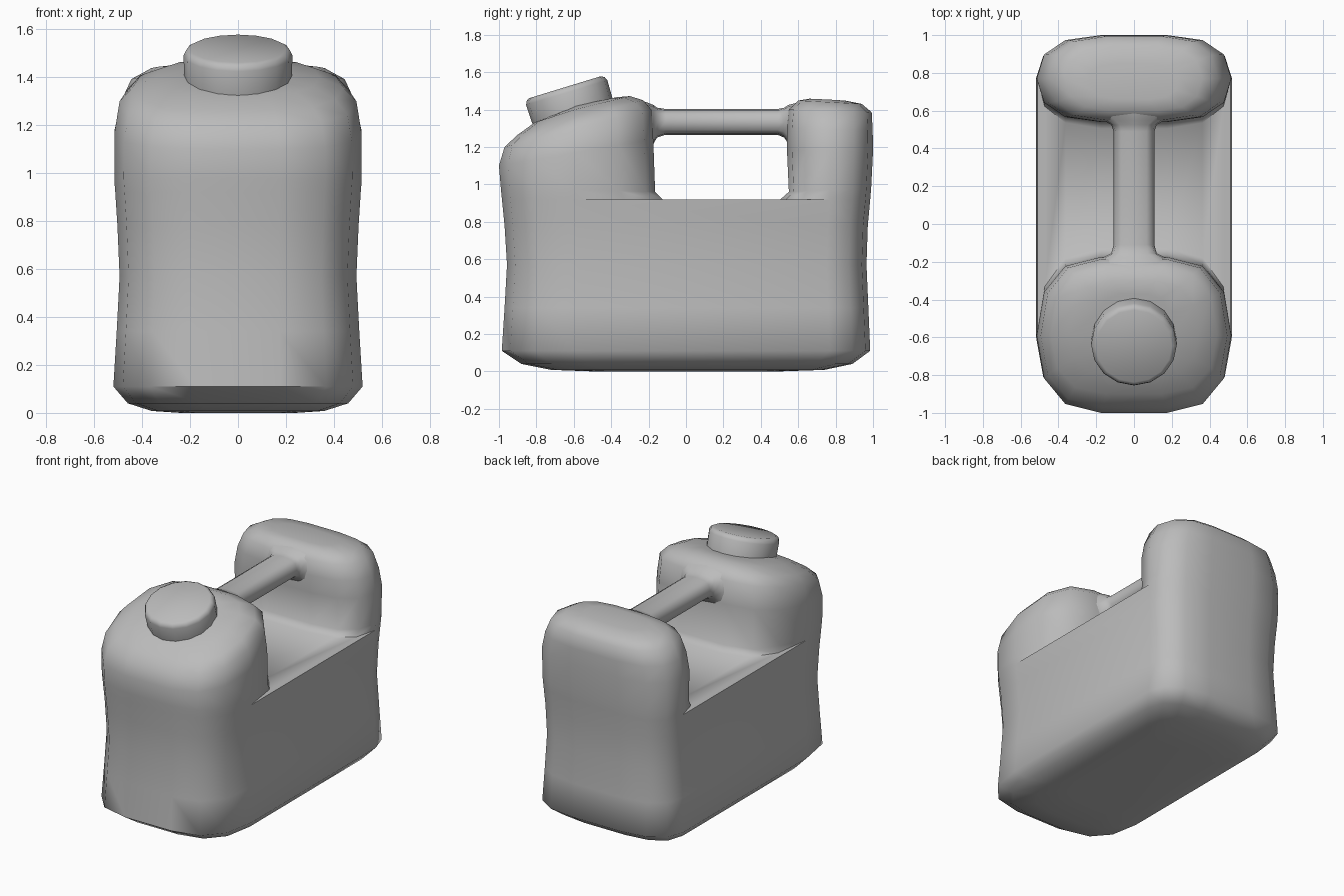
import bpy, bmesh, math
from mathutils import Matrix

if "Cube" in bpy.data.objects:
    bpy.data.objects.remove(bpy.data.objects["Cube"], do_unlink=True)

grey = bpy.data.materials.new("grey_plastic")
grey.use_nodes = True
GREY = (0.5, 0.5, 0.5, 1)
grey.diffuse_color = GREY
grey.node_tree.nodes["Principled BSDF"].inputs["Base Color"].default_value = GREY


def finish(bm, name, angle):
    bmesh.ops.recalc_face_normals(bm, faces=bm.faces)
    mesh = bpy.data.meshes.new(name)
    bm.to_mesh(mesh)
    bm.free()
    mesh.materials.append(grey)
    ob = bpy.data.objects.new(name, mesh)
    bpy.context.collection.objects.link(ob)
    bpy.ops.object.select_all(action='DESELECT')
    ob.select_set(True)
    bpy.context.view_layer.objects.active = ob
    bpy.ops.object.shade_smooth_by_angle(angle=math.radians(angle))
    return ob


def arc(hx, ym, ye, zm, ze, sides=True):
    """Half outline from the +x side, round the end at ye, to the -x side."""
    pts = []
    for k in range(0 if sides else 1, 4):
        a = math.radians(30 * k)
        c, s = abs(math.cos(a)) ** 0.85, math.sin(a) ** 0.85
        pts.append((hx * (0.34 + 0.66 * c), ym + (ye - ym) * s, zm + (ze - zm) * s))
    return pts + [(-x, y, z) for x, y, z in reversed(pts)]


def add(bm, pts):
    return [bm.verts.new(p) for p in pts]


def bridge(bm, a, b):
    n = len(a)
    for i in range(n):
        j = (i + 1) % n
        bm.faces.new((a[i], a[j], b[j], b[i]))


# Body: lower tank, then two towers rising from one shared top outline
bm = bmesh.new()
body = [  # height, half width, front y, back y
    (0, 0.24, -0.5, 0.5), (0.008, 0.36, -0.72, 0.74), (0.04, 0.46, -0.88, 0.89),
    (0.11, 0.52, -0.985, 0.985), (0.34, 0.506, -0.97, 0.975), (0.57, 0.494, -0.957, 0.965),
    (0.78, 0.503, -0.97, 0.972), (0.92, 0.512, -0.984, 0.985)]
prev = None
for z, hx, yf, yb in body:
    front = add(bm, arc(hx, 0.6 * yf, yf, z, z))
    back = add(bm, arc(hx, 0.78 * yb, yb, z, z))
    ring = front + back[::-1]
    if prev:
        bridge(bm, prev, ring)
    else:
        bm.faces.new(ring)
    prev = ring

# Towers: half width, outer y and z, inner y and z
front_tower = [
    (0.516, -0.99, 0.98, -0.165, 0.96), (0.515, -1.0, 1.1, -0.175, 1.24),
    (0.494, -0.97, 1.2, -0.185, 1.4), (0.44, -0.9, 1.265, -0.23, 1.45),
    (0.34, -0.81, 1.33, -0.3, 1.472), (0.2, -0.7, 1.375, -0.37, 1.466)]
back_tower = [
    (0.516, 0.99, 0.98, 0.55, 0.96), (0.515, 1.0, 1.18, 0.54, 1.18),
    (0.49, 0.998, 1.29, 0.54, 1.3), (0.445, 0.993, 1.385, 0.55, 1.4),
    (0.36, 0.94, 1.43, 0.6, 1.448), (0.24, 0.85, 1.448, 0.66, 1.458)]
feet = []
for outer, rows, ym, foot_y in ((front, front_tower, -0.59, -0.125), (back, back_tower, 0.77, 0.505)):
    foot = add(bm, arc(0.512, ym, foot_y, 0.92, 0.92, False))
    feet.append(foot)
    prev = outer + foot[::-1]
    for hx, yo, zo, yi, zi in rows:
        zm = (zo + zi) / 2
        ring = add(bm, arc(hx, ym, yo, zm, zo) + arc(hx, ym, yi, zm, zi, False)[::-1])
        bridge(bm, prev, ring)
        prev = ring
    bm.faces.new(prev)

# Flat deck between the towers
bm.faces.new([front[0]] + feet[0] + [front[-1], back[-1]] + feet[1][::-1] + [back[0]])
finish(bm, "can_body", 60)

# Handle: a bar with flared ends
bm = bmesh.new()
prev = None
for y, hx, low, high in [
        (-0.24, 0.26, 1.14, 1.45), (-0.175, 0.16, 1.215, 1.425), (-0.155, 0.12, 1.25, 1.41),
        (-0.11, 0.108, 1.265, 1.403), (0.49, 0.108, 1.265, 1.403), (0.525, 0.12, 1.25, 1.41),
        (0.548, 0.16, 1.215, 1.425), (0.61, 0.26, 1.14, 1.44)]:
    mid, hz = (low + high) / 2, (high - low) / 2
    ring = []
    for k in range(12):
        c, s = math.cos(k * math.pi / 6), math.sin(k * math.pi / 6)
        ring.append((hx * math.copysign(abs(c) ** 0.7, c), y, mid + hz * math.copysign(abs(s) ** 0.7, s)))
    ring = add(bm, ring)
    if prev:
        bridge(bm, prev, ring)
    else:
        bm.faces.new(ring)
    prev = ring
bm.faces.new(prev)
finish(bm, "handle", 50)

# Tilted screw cap with a softened rim
bm = bmesh.new()
prev = None
for r, z in [(0.225, -0.01), (0.227, 0.095), (0.218, 0.115), (0.2, 0.125)]:
    ring = add(bm, [(r * math.cos(k * math.pi / 8), r * math.sin(k * math.pi / 8), z) for k in range(16)])
    if prev:
        bridge(bm, prev, ring)
    else:
        bm.faces.new(ring)
    prev = ring
bm.faces.new(prev)
bm.transform(Matrix.Translation((0, -0.61, 1.4)) @ Matrix.Rotation(math.radians(17), 4, 'X'))
finish(bm, "cap", 50)
